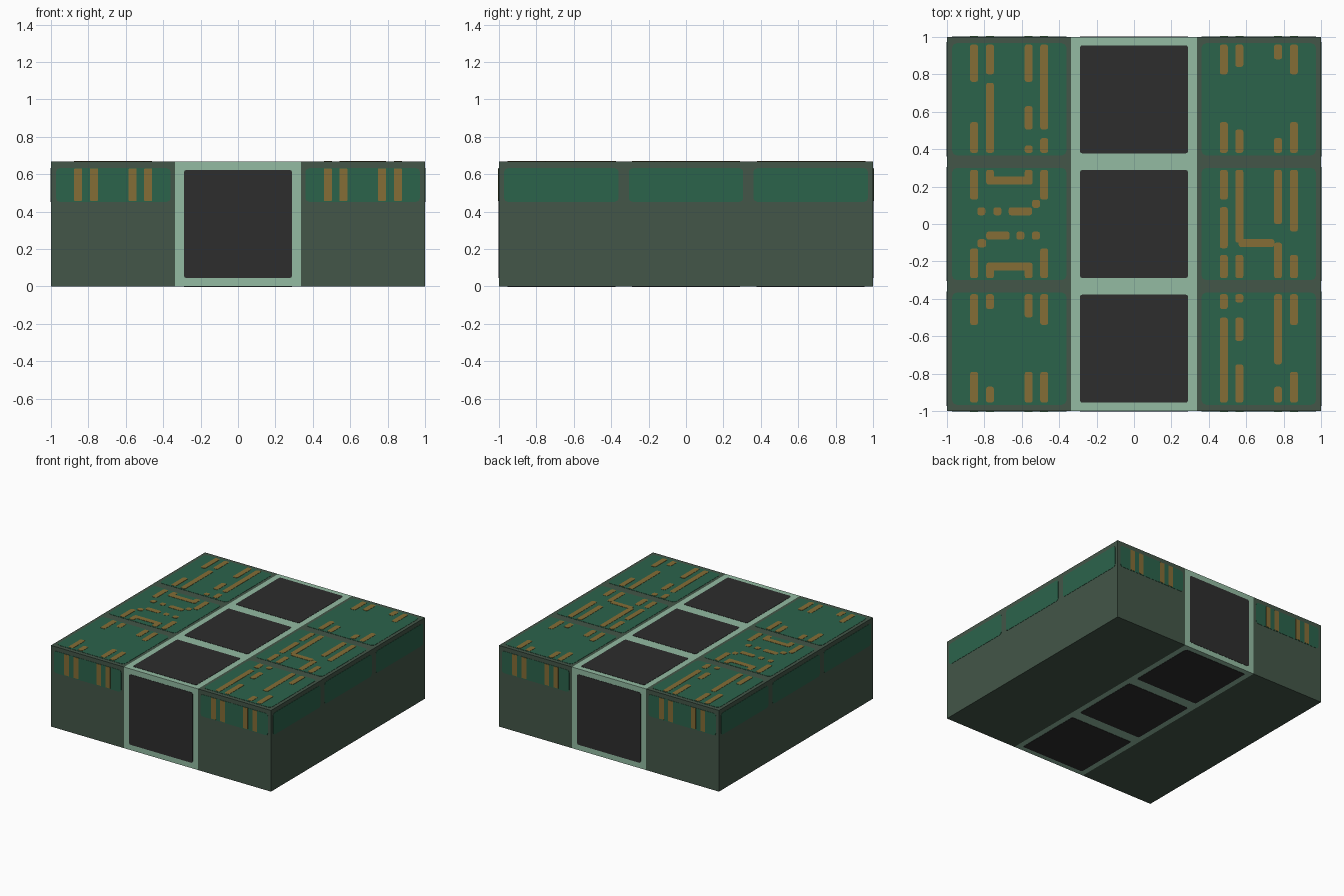
import bpy, bmesh, math
from mathutils import Vector

if "Cube" in bpy.data.objects:
    bpy.data.objects.remove(bpy.data.objects["Cube"])

H = 2 / 3            # height of the block
LIFT = 0.002         # thickness of the flat plates


def material(name, rgb):
    lin = [((c / 255 + 0.055) / 1.055) ** 2.4 for c in rgb]
    m = bpy.data.materials.new(name)
    m.diffuse_color = (*lin, 1)
    m.use_nodes = True
    m.node_tree.nodes["Principled BSDF"].inputs["Base Color"].default_value = m.diffuse_color
    return m


BODY = material("dark grey green", (67, 86, 72))
PANEL = material("board green", (43, 99, 75))
TRACE = material("copper", (133, 109, 54))
FRAME = material("pale green", (147, 187, 162))
GLASS = material("near black", (45, 45, 45))

# Each side of the block: origin, horizontal axis, vertical axis
SIDES = {
    "top": ((0, 0, H), (1, 0, 0), (0, 1, 0)),
    "bottom": ((0, 0, 0), (1, 0, 0), (0, -1, 0)),
    "front": ((0, -1, 0), (1, 0, 0), (0, 0, 1)),
    "back": ((0, 1, 0), (-1, 0, 0), (0, 0, 1)),
    "right": ((1, 0, 0), (0, 1, 0), (0, 0, 1)),
    "left": ((-1, 0, 0), (0, -1, 0), (0, 0, 1)),
}


def finish(bm, name, mat):
    me = bpy.data.meshes.new(name)
    bm.to_mesh(me)
    bm.free()
    me.materials.append(mat)
    ob = bpy.data.objects.new(name, me)
    bpy.context.collection.objects.link(ob)


def box(name, x0, x1, mat):
    bm = bmesh.new()
    bmesh.ops.create_cube(bm, size=1)
    for v in bm.verts:
        v.co = ((x0 + x1) / 2 + v.co.x * (x1 - x0), v.co.y * 2, (v.co.z + 0.5) * H)
    finish(bm, name, mat)


def plate(bm, side, u0, u1, v0, v1, r, h):
    """Thin rounded rectangle lying on one side of the block."""
    o, u, v = (Vector(a) for a in SIDES[side])
    n = u.cross(v)
    corners = [(u1 - r, v1 - r), (u0 + r, v1 - r), (u0 + r, v0 + r), (u1 - r, v0 + r)]
    pts = []
    for i, (cu, cv) in enumerate(corners):
        for k in range(3):
            a = math.pi / 2 * (i + k / 2)
            pts.append(o + u * (cu + r * math.cos(a)) + v * (cv + r * math.sin(a)))
    low = [bm.verts.new(p) for p in pts]
    top = [bm.verts.new(p + n * h) for p in pts]
    bm.faces.new(top)
    for i in range(len(pts)):
        j = (i + 1) % len(pts)
        bm.faces.new((low[i], low[j], top[j], top[i]))


# Solid blocks: two wings and the pale centre frame
box("left_wing", -1, -0.336, BODY)
box("right_wing", 0.336, 1, BODY)
box("centre_frame", -0.336, 0.336, FRAME)

# Dark windows around the centre frame
bm = bmesh.new()
for c in (-2 / 3, 0, 2 / 3):
    for side in ("top", "bottom"):
        plate(bm, side, -0.289, 0.289, c - 0.289, c + 0.289, 0.012, LIFT)
for side in ("front", "back"):
    plate(bm, side, -0.289, 0.289, H / 2 - 0.289, H / 2 + 0.289, 0.012, LIFT)
finish(bm, "dark_windows", GLASS)

# Green boards on the top and around the upper edge
bm = bmesh.new()
for c in (-2 / 3, 0, 2 / 3):
    for x in (-2 / 3, 2 / 3):
        plate(bm, "top", x - 0.306, x + 0.306, c - 0.3, c + 0.3, 0.025, LIFT)
    for side in ("right", "left"):
        plate(bm, side, c - 0.306, c + 0.306, 0.452, 0.632, 0.02, LIFT)
for x in (-2 / 3, 2 / 3):
    for side in ("front", "back"):
        plate(bm, side, x - 0.306, x + 0.306, 0.452, 0.632, 0.02, LIFT)
finish(bm, "green_boards", PANEL)

# Copper traces running lengthwise: column x -> y spans
W = 0.0215
columns = {
    -0.855: [(.76, .96), (.38, .545), (.13, .29), (-.29, -.13), (-.54, -.375), (-.955, -.79)],
    -0.77: [(.80, .96), (.38, .755), (.22, .29), (-.29, -.22), (-.455, -.375), (-.955, -.87)],
    -0.563: [(.76, .96), (.505, .63), (.38, .42), (.22, .29), (-.29, -.22), (-.5, -.375),
             (-.955, -.79)],
    -0.48: [(.505, .96), (.38, .46), (.13, .29), (-.29, -.13), (-.54, -.375), (-.955, -.79)],
    0.48: [(.80, .96), (.38, .545), (.22, .29), (-.13, .09), (.13, .29), (-.29, -.165),
           (-.455, -.375), (-.955, -.5)],
    0.563: [(.84, .96), (.38, .505), (-.1, .29), (-.29, -.165), (-.42, -.375), (-.625, -.5),
            (-.955, -.75)],
    0.77: [(.88, .96), (.38, .46), (0, .29), (-.29, -.1), (-.75, -.375), (-.955, -.87)],
    0.855: [(.80, .96), (.38, .545), (-.04, .29), (-.29, -.165), (-.54, -.375), (-.955, -.79)],
}
columns[0.48].remove((.22, .29))
bm = bmesh.new()
for x, spans in columns.items():
    for y0, y1 in spans:
        plate(bm, "top", x - W, x + W, y0, y1, 0.012, 2 * LIFT)
    # the same columns continue down the end faces
    for side in ("front", "back"):
        plate(bm, side, x - W, x + W, 0.457, 0.63, 0.004, 2 * LIFT)

# Crosswise traces and dots: y, x start, x end
cross = [(.232, -.79, -.542), (-.228, -.79, -.542), (-.102, .56, .75),
         (.068, -.67, -.545), (.068, -.838, -.795), (.068, -.752, -.709), (.108, -.545, -.502),
         (-.062, -.79, -.665), (-.062, -.629, -.586), (-.062, -.546, -.503),
         (-.103, -.838, -.79)]
for y, x0, x1 in cross:
    plate(bm, "top", x0, x1, y - W, y + W, 0.012, 2 * LIFT)
finish(bm, "copper_traces", TRACE)
